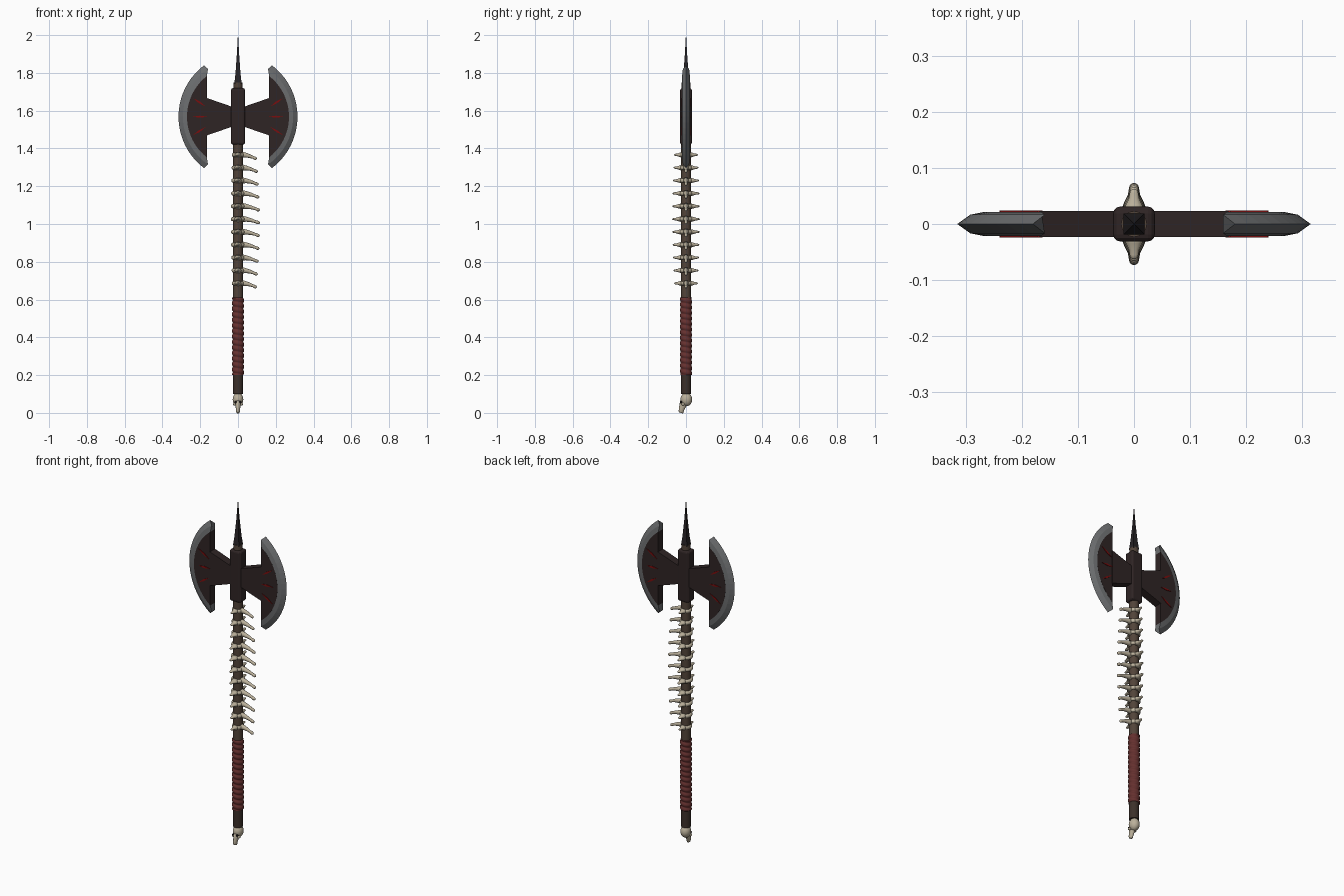
import bpy, bmesh, math
from mathutils import Vector, Matrix

if "Cube" in bpy.data.objects:
    bpy.data.objects.remove(bpy.data.objects["Cube"])


def mat(name, r, g, b):
    m = bpy.data.materials.new(name)
    m.diffuse_color = (r, g, b, 1)
    m.use_nodes = True
    m.node_tree.nodes["Principled BSDF"].inputs["Base Color"].default_value = m.diffuse_color
    return m


BONE = mat("bone", .50, .44, .33)
WOOD = mat("brown_wood", .085, .058, .042)
DARKWOOD = mat("dark_wood", .045, .03, .023)
IRON = mat("dark_iron", .028, .018, .018)
SPIKE = mat("black_iron", .02, .017, .019)
STEEL = mat("grey_steel", .15, .155, .16)
WRAP = mat("red_leather", .13, .03, .028)
BLOOD = mat("blood_red", .2, .004, .004)
BLACK = mat("socket_black", .008, .006, .006)
HEAD_Z = 1.568


def finish(bm, name, material, smooth=False):
    bmesh.ops.recalc_face_normals(bm, faces=bm.faces)
    me = bpy.data.meshes.new(name)
    bm.to_mesh(me)
    bm.free()
    me.materials.append(material)
    if smooth:
        me.shade_smooth()
    ob = bpy.data.objects.new(name, me)
    bpy.context.collection.objects.link(ob)
    return ob


def loft(bm, pts, radii, n=12, flat=1.0, turn=0.0):
    """Tube through pts with a radius per point; flat squashes the section."""
    pts = [Vector(p) for p in pts]
    d = (pts[-1] - pts[0]).normalized()
    ref = Vector((0, 0, 1)) if abs(d.z) < .8 else Vector((1, 0, 0))
    u = d.cross(ref).normalized()
    v = d.cross(u)
    rings = []
    for p, r in zip(pts, radii):
        angs = [2 * math.pi * i / n + turn for i in range(n)]
        rings.append([bm.verts.new(p + u * r * math.cos(a) + v * r * flat * math.sin(a)) for a in angs])
    for a, b in zip(rings, rings[1:]):
        for i in range(n):
            bm.faces.new((a[i], a[(i + 1) % n], b[(i + 1) % n], b[i]))
    bm.faces.new(rings[0])
    bm.faces.new(rings[-1])


def prism(name, outline, half_y, material):
    """Extrude an (x, z) outline through y."""
    bm = bmesh.new()
    f = [bm.verts.new((x, -half_y, z)) for x, z in outline]
    b = [bm.verts.new((x, half_y, z)) for x, z in outline]
    bm.faces.new(f)
    bm.faces.new(b)
    for i in range(len(f)):
        j = (i + 1) % len(f)
        bm.faces.new((f[i], f[j], b[j], b[i]))
    return finish(bm, name, material)


def ball(bm, centre, scale):
    m = Matrix.Translation(centre) @ Matrix.Diagonal((*scale, 1))
    bmesh.ops.create_uvsphere(bm, u_segments=20, v_segments=12, radius=1, matrix=m)


def tube(name, z0, z1, r, material):
    bm = bmesh.new()
    loft(bm, [(0, 0, z0), (0, 0, z1)], [r, r], 16)
    ob = finish(bm, name, material, True)
    ob.data.set_sharp_from_angle(angle=math.radians(40))
    return ob


# Shaft
tube("shaft", .18, 1.45, .026, WOOD)
tube("shaft_foot", .10, .20, .0265, DARKWOOD)

# Leather grip: a tube with a spiral ridge
bm = bmesh.new()
N, ROWS, Z0, Z1, TURNS = 24, 140, .2, .61, 14
prev = None
for k in range(ROWS + 1):
    t = k / ROWS
    ring = []
    for i in range(N):
        a = 2 * math.pi * i / N
        r = .027 + .0055 * abs(math.sin(math.pi * TURNS * t + a / 2))
        ring.append(bm.verts.new((r * math.cos(a), r * math.sin(a), Z0 + (Z1 - Z0) * t)))
    if prev:
        for i in range(N):
            j = (i + 1) % N
            bm.faces.new((prev[i], prev[j], ring[j], ring[i]))
    else:
        bm.faces.new(ring)
    prev = ring
bm.faces.new(prev)
finish(bm, "grip_wrap", WRAP, True)

# Vertebrae: ring, two side processes and a drooping rear spine
for k in range(11):
    s = .86 + .14 * math.sin(math.pi * k / 10)
    bm = bmesh.new()
    n, m = 24, 8
    grid = []
    for i in range(n):
        a = 2 * math.pi * i / n
        row = []
        for j in range(m):
            b = 2 * math.pi * j / m
            r = .029 + .009 * math.cos(b)
            row.append(bm.verts.new((r * math.cos(a), r * math.sin(a), .011 * math.sin(b))))
        grid.append(row)
    for i in range(n):
        for j in range(m):
            p, q = grid[i], grid[(i + 1) % n]
            bm.faces.new((p[j], q[j], q[(j + 1) % m], p[(j + 1) % m]))
    for e in (-1, 1):
        loft(bm, [(0, e * y, 0) for y in (.025, .04, .052, .064, .070, .073)],
             [.023, .017, .011, .009, .007, .002], flat=.65)
    loft(bm, [(.02, 0, 0), (.045, 0, -.001), (.07, 0, -.006), (.092, 0, -.013), (.105, 0, -.018),
              (.112, 0, -.020), (.116, 0, -.021)], [.018, .013, .010, .0075, .009, .007, .002])
    bmesh.ops.transform(bm, matrix=Matrix.Translation((0, 0, 1.366 - .068 * k)) @ Matrix.Diagonal((s, s, 1, 1)),
                        verts=bm.verts)
    finish(bm, f"vertebra_{k + 1}", BONE, True)

# Head socket, collar and top spike
bm = bmesh.new()
bmesh.ops.create_cube(bm, size=1, matrix=Matrix.Translation((0, 0, 1.57)) @ Matrix.Diagonal((.074, .062, .30, 1)))
bmesh.ops.bevel(bm, geom=bm.edges[:], offset=.012, segments=3, profile=.5, affect='EDGES')
finish(bm, "head_socket", IRON)
tube("spike_collar", 1.71, 1.75, .023, WOOD)
bm = bmesh.new()
loft(bm, [(0, 0, 1.745), (0, 0, 1.80), (0, 0, 1.90), (0, 0, 2.0)],
     [.027, .0185, .0085, .0008], 4, turn=math.pi / 4)
finish(bm, "top_spike", SPIKE)


def arc(tip_x, tip_z, mid_x, n=20):
    """Circular arc from (tip_x, tip_z) through (mid_x, 0) to (tip_x, -tip_z)."""
    h = mid_x - tip_x
    r = (tip_z ** 2 + h ** 2) / (2 * h)
    a = math.asin(tip_z / r)
    return [(mid_x - r + r * math.cos(a - 2 * a * i / n), r * math.sin(a - 2 * a * i / n)) for i in range(n + 1)]


# Twin blades
for side, e in (("left", -1), ("right", 1)):
    def place(pts):
        return [(e * x, HEAD_Z + z) for x, z in pts]
    prism(f"{side}_blade_arm", place([(0, .042), (.168, .1), (.168, -.1), (0, -.042)]), .0235, IRON)
    inner, mid, outer = arc(.165, .215, .27), arc(.159, .253, .292), arc(.18, .272, .315)
    prism(f"{side}_blade_body", place(inner), .0215, IRON)
    # Sharpened edge, a wedge section swept along the arcs
    bm = bmesh.new()
    secs = []
    for (a, b, c) in zip(place(inner), place(mid), place(outer)):
        secs.append([bm.verts.new((p[0], y, p[1])) for p, y in
                     ((a, -.021), (b, -.0165), (c, 0), (b, .0165), (a, .021))])
    for p, q in zip(secs, secs[1:]):
        for i in range(5):
            j = (i + 1) % 5
            bm.faces.new((p[i], p[j], q[j], q[i]))
    bm.faces.new(secs[0])
    bm.faces.new(secs[-1])
    finish(bm, f"{side}_blade_edge", STEEL)
    # Red veins showing on both faces
    for k, (x0, z0, x1, z1) in enumerate(((.172, .055, .238, .098), (.163, 0, .24, 0), (.172, -.055, .238, -.098))):
        d = Vector((x1 - x0, z1 - z0)).normalized()
        w = Vector((-d.y, d.x)) * .0055
        c = Vector(((x0 + x1) / 2, (z0 + z1) / 2))
        prism(f"{side}_blade_vein_{k + 1}",
              place([(x0, z0), tuple(c + w), (x1, z1), tuple(c - w)]), .0245, BLOOD)

# Skull pommel
bm = bmesh.new()
ball(bm, (0, .002, .071), (.028, .031, .036))
loft(bm, [(0, -.010, .06), (0, -.016, .04), (0, -.023, .022), (0, -.026, .006), (0, -.027, 0)],
     [.021, .019, .015, .0135, .010], 14, flat=.75)
for e in (-1, 1):
    ball(bm, (e * .018, -.016, .046), (.008, .01, .007))
finish(bm, "skull_pommel", BONE, True)
bm = bmesh.new()
for e in (-1, 1):
    ball(bm, (e * .0115, -.0255, .057), (.0075, .006, .007))
ball(bm, (0, -.031, .040), (.0035, .004, .005))
finish(bm, "skull_sockets", BLACK, True)
